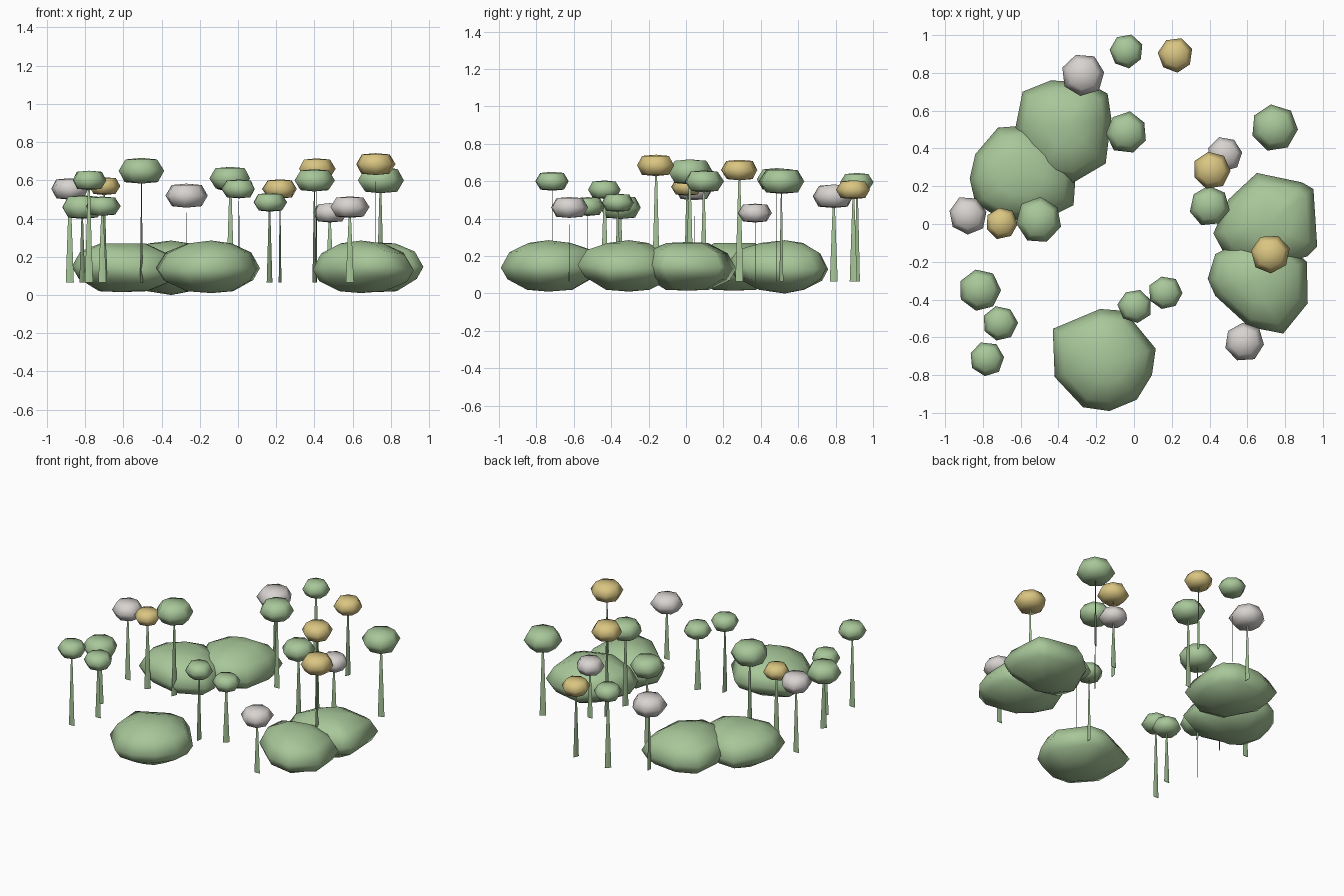
import bpy, bmesh, math, random

if "Cube" in bpy.data.objects:
    bpy.data.objects.remove(bpy.data.objects["Cube"])

random.seed(4)


def material(name, rgb):
    m = bpy.data.materials.new(name)
    m.diffuse_color = (*rgb, 1)
    m.use_nodes = True
    m.node_tree.nodes["Principled BSDF"].inputs["Base Color"].default_value = m.diffuse_color
    return m


GREEN = material("leaf green", (0.39, 0.57, 0.32))
GOLD = material("petal gold", (0.70, 0.56, 0.22))
WHITE = material("petal white", (0.68, 0.65, 0.63))


def finish(name, bm, mat, smooth=True):
    bmesh.ops.recalc_face_normals(bm, faces=bm.faces)
    mesh = bpy.data.meshes.new(name)
    bm.to_mesh(mesh)
    bm.free()
    mesh.materials.append(mat)
    for p in mesh.polygons:
        p.use_smooth = smooth
    ob = bpy.data.objects.new(name, mesh)
    bpy.context.collection.objects.link(ob)
    return ob


# Lumpy bushes: a top-view outline scaled through a rounded side profile
PROFILE = [(0.45, 0.02), (0.86, 0.078), (1.0, 0.14), (0.82, 0.222), (0.42, 0.270)]


def bush(name, outline, bottom=0.01, top=0.285):
    n = len(outline)
    cx = sum(p[0] for p in outline) / n
    cy = sum(p[1] for p in outline) / n
    wave = [random.uniform(-0.015, 0.015) for _ in outline]
    bm = bmesh.new()
    rings = []
    for s, z in PROFILE:
        rings.append([bm.verts.new((cx + (x - cx) * s, cy + (y - cy) * s,
                                    max(z + w * s * (0 if s < 0.5 else 1), bottom)))
                      for (x, y), w in zip(outline, wave)])
    low = bm.verts.new((cx, cy, bottom))
    high = bm.verts.new((cx, cy, top))
    for i in range(n):
        j = (i + 1) % n
        bm.faces.new((low, rings[0][j], rings[0][i]))
        bm.faces.new((high, rings[-1][i], rings[-1][j]))
        for a, b in zip(rings, rings[1:]):
            bm.faces.new((a[i], a[j], b[j], b[i]))
    finish(name, bm, GREEN)


bush("bush_back_left", [(-.59, .70), (-.44, .76), (-.25, .75), (-.14, .69), (-.12, .56),
                        (-.15, .32), (-.32, .22), (-.50, .25), (-.63, .50)], 0.0)
bush("bush_left", [(-.72, .51), (-.59, .52), (-.39, .42), (-.31, .24), (-.32, .10),
                   (-.50, .01), (-.71, .03), (-.84, .11), (-.87, .24), (-.84, .37)], 0.015, 0.265)
bush("bush_right", [(.65, .27), (.89, .22), (.95, .185), (.97, -.12), (.92, -.17),
                    (.67, -.25), (.48, -.16), (.42, -.05), (.50, .13)], 0.015, 0.275)
bush("bush_front_right", [(.55, -.10), (.75, -.06), (.915, -.20), (.92, -.42), (.79, -.58),
                          (.61, -.545), (.43, -.38), (.39, -.29), (.43, -.16)])
bush("bush_front", [(-.43, -.555), (-.18, -.45), (-.05, -.46), (.115, -.66), (.095, -.80),
                    (.015, -.93), (-.13, -.99), (-.27, -.97), (-.42, -.81)])


# Flower: flattened low-poly head on a flat tapering blade stem
def flower(name, x, y, z, r, blade_angle, mat):
    bm = bmesh.new()
    bmesh.ops.create_uvsphere(bm, u_segments=7, v_segments=4, radius=1)
    for v in bm.verts:
        pole = abs(v.co.z) > 0.9
        v.co.z *= 0.56 * r if pole else 0.70 * r
        v.co.x *= r * random.uniform(0.99, 1.07)
        v.co.y *= r * random.uniform(0.99, 1.07)
    head = finish(name + "_head", bm, mat)
    head.location = (x, y, z)
    head.rotation_euler.z = random.uniform(0, math.tau)

    bm = bmesh.new()
    h = z - 0.065
    bmesh.ops.create_cone(bm, cap_ends=True, segments=4, radius1=0.021,
                          radius2=0.004, depth=h)
    for v in bm.verts:
        # align the widest axis with x, then squash into a blade
        a = math.atan2(v.co.y, v.co.x)
        rad = math.hypot(v.co.x, v.co.y)
        a = round(a / (math.pi / 2)) * math.pi / 2
        v.co.x, v.co.y = rad * math.cos(a), rad * math.sin(a) * 0.1
    stem = finish(name + "_stem", bm, GREEN, False)
    stem.location = (x, y, 0.065 + h / 2)
    stem.rotation_euler.z = math.radians(blade_angle)


# x, y, head height, head radius, blade direction
FLOWERS = {
    "green": (GREEN, [
        (-.04, .915, .595, .088, 45), (-.04, .485, .61, .108, 0), (.745, .51, .60, .120, 30),
        (.40, .095, .60, .104, 60), (.165, -.365, .485, .087, 45), (.005, -.435, .555, .088, 80),
        (-.505, .02, .65, .120, 70), (-.815, -.35, .46, .110, 45), (-.71, -.525, .465, .09, 0),
        (-.78, -.715, .60, .09, 0)]),
    "gold": (GOLD, [
        (.22, .895, .555, .09, 70), (.41, .285, .66, .098, 80),
        (.72, -.16, .685, .102, 90), (-.70, .005, .57, .083, 45)]),
    "white": (WHITE, [
        (-.27, .79, .52, .112, 90), (.48, .37, .43, .09, 0),
        (.585, -.625, .46, .10, 0), (-.88, .045, .555, .10, 0)]),
}
for kind, (mat, spots) in FLOWERS.items():
    for i, spot in enumerate(spots, 1):
        flower(f"{kind}_flower_{i}", *spot, mat)
